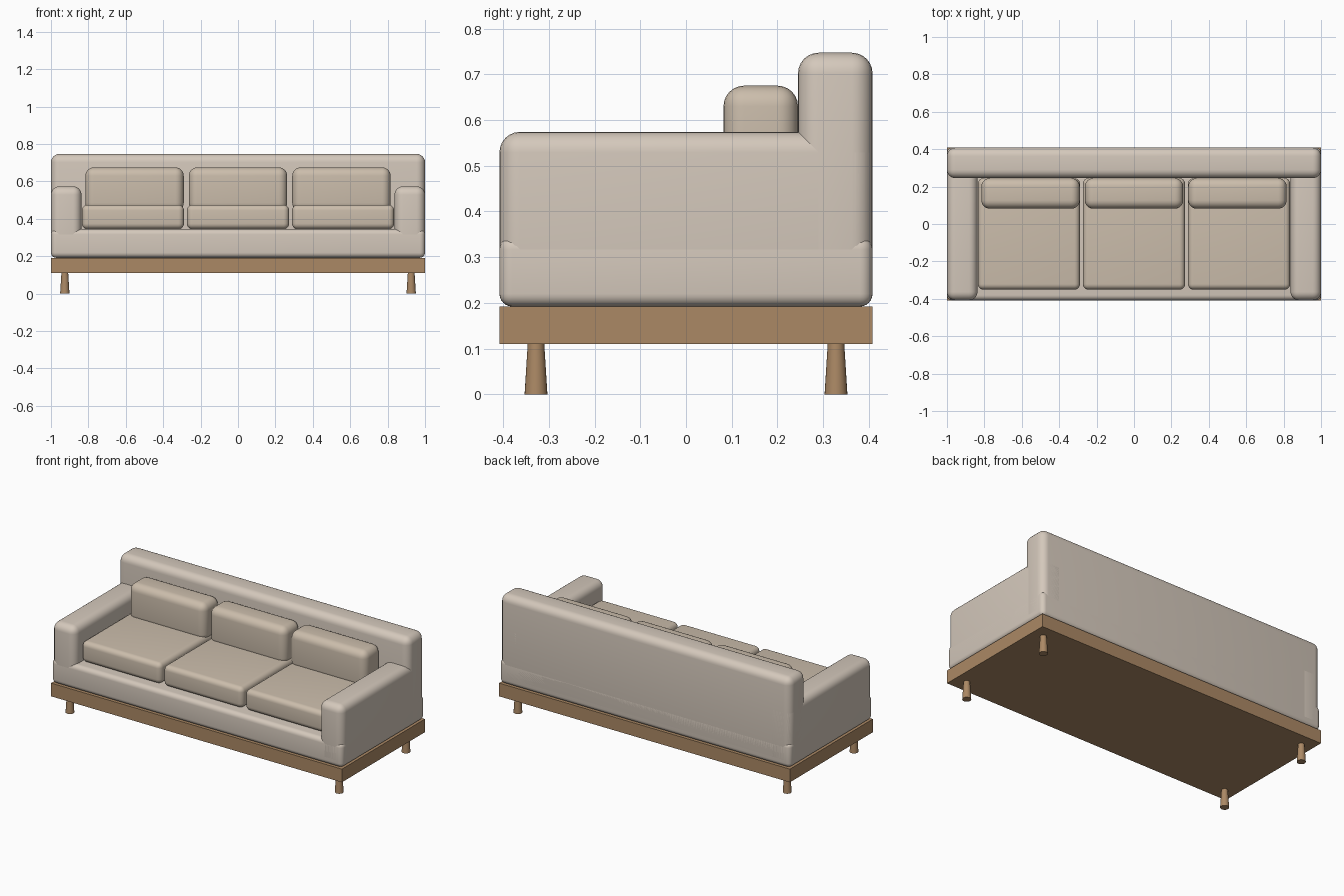
import bpy

if "Cube" in bpy.data.objects:
    bpy.data.objects.remove(bpy.data.objects["Cube"])


def material(name, color):
    m = bpy.data.materials.new(name)
    m.diffuse_color = (*color, 1)
    m.use_nodes = True
    m.node_tree.nodes["Principled BSDF"].inputs["Base Color"].default_value = m.diffuse_color
    return m


FABRIC = material("fabric", (0.66, 0.58, 0.50))
CUSHION = material("cushion_fabric", (0.60, 0.51, 0.41))
WOOD = material("wood", (0.41, 0.25, 0.13))


def finish(ob, name, mat):
    ob.name = name
    ob.data.materials.append(mat)
    bpy.ops.object.shade_smooth_by_angle()
    return ob


def box(name, x, y, z, mat, radius=0.0):
    """Box from axis ranges, with optional rounded edges."""
    spans = (x, y, z)
    bpy.ops.mesh.primitive_cube_add(size=1, location=[(a + b) / 2 for a, b in spans])
    ob = bpy.context.object
    ob.scale = [b - a for a, b in spans]
    bpy.ops.object.transform_apply(location=False, rotation=False, scale=True)
    if radius:
        bev = ob.modifiers.new("rounding", "BEVEL")
        bev.width = radius
        bev.segments = 6
        bpy.ops.object.modifier_apply(modifier=bev.name)
    return finish(ob, name, mat)


D = 0.408  # half depth

# Wooden plinth and tapered legs
box("plinth", (-1, 1), (-D, D), (0.11, 0.192), WOOD)
for sx, side in ((-1, "left"), (1, "right")):
    for sy, end in ((-1, "front"), (1, "back")):
        bpy.ops.mesh.primitive_cone_add(vertices=24, radius1=0.025, radius2=0.018,
                                        depth=0.112,
                                        location=(sx * 0.926, sy * 0.328, 0.056))
        finish(bpy.context.object, f"{end}_{side}_leg", WOOD)

# Upholstered base, backrest and arms
box("seat_base", (-1, 1), (-D, D), (0.192, 0.345), FABRIC, 0.028)
box("backrest", (-1, 1), (0.245, D), (0.192, 0.747), FABRIC, 0.045)
box("left_arm", (-1, -0.837), (-D, D), (0.192, 0.574), FABRIC, 0.045)
box("right_arm", (0.837, 1), (-D, D), (0.192, 0.574), FABRIC, 0.045)

# Three seat cushions and three back cushions
for i, place in ((-1, "left"), (0, "middle"), (1, "right")):
    c = i * 0.562
    box(f"{place}_seat_cushion", (c - 0.273, c + 0.273), (-0.351, 0.245),
        (0.345, 0.475), CUSHION, 0.03)
    c = i * 0.553
    box(f"{place}_back_cushion", (c - 0.263, c + 0.263), (0.082, 0.245),
        (0.44, 0.675), CUSHION, 0.045)
